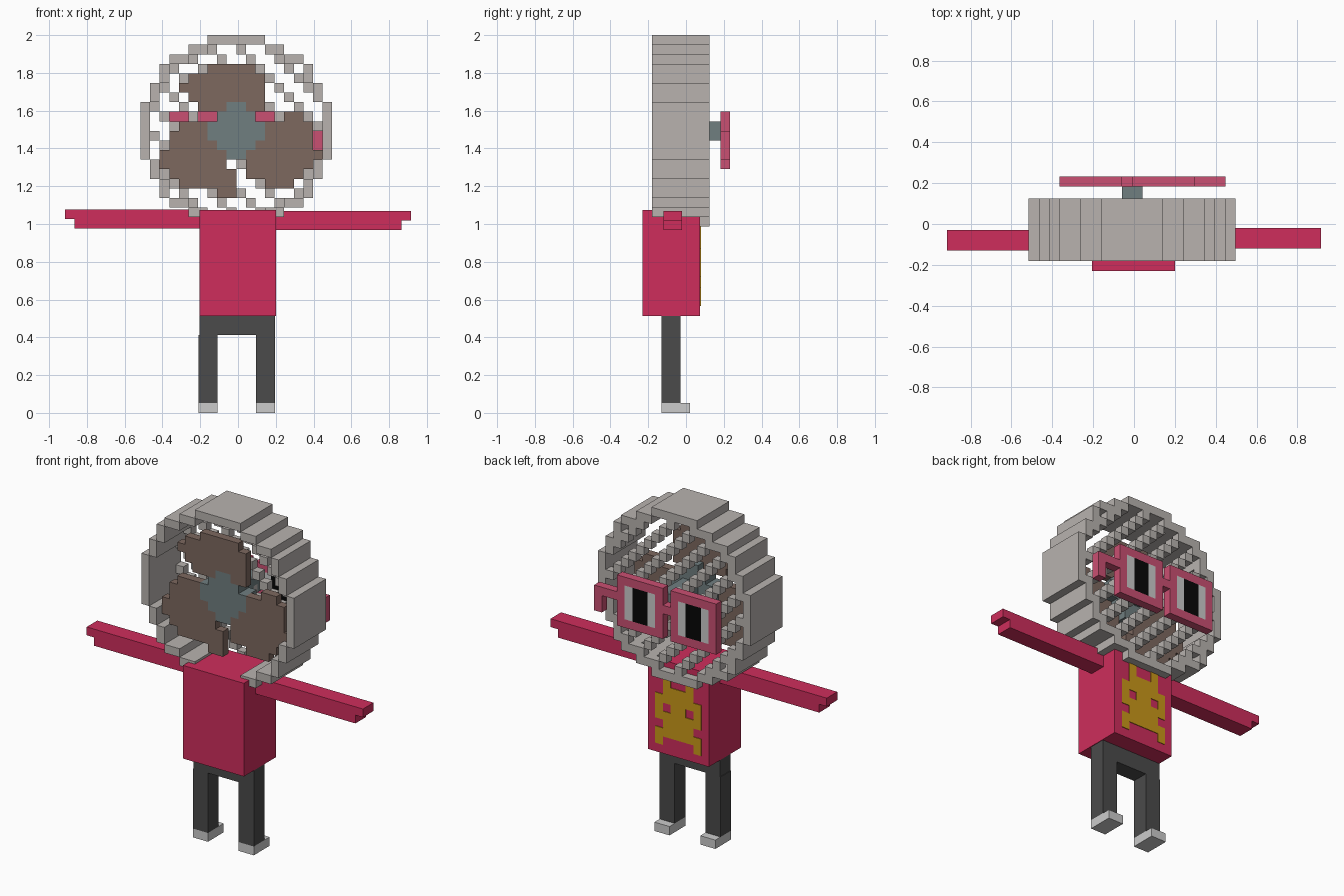
import bpy
import bmesh
from mathutils import Vector

cube = bpy.data.objects.get("Cube")
if cube:
    bpy.data.objects.remove(cube, do_unlink=True)

CELL = 0.0507
LEFT, TOP = -0.516, 2.0
FRONT = -0.18
SIZE = 20


def material(name, r, g, b):
    m = bpy.data.materials.new(name)
    m.use_nodes = True
    m.diffuse_color = (r, g, b, 1)
    m.node_tree.nodes["Principled BSDF"].inputs["Base Color"].default_value = (r, g, b, 1)
    return m


RED = material("crimson", 0.62, 0.027, 0.107)
ROSE = material("rose", 0.59, 0.08, 0.17)
GREY = material("warm grey", 0.48, 0.45, 0.43)
BROWN = material("brown", 0.205, 0.138, 0.114)
TEAL = material("slate teal", 0.162, 0.209, 0.216)
DARK = material("charcoal", 0.069, 0.069, 0.069)
PALE = material("pale grey", 0.6, 0.6, 0.6)
GOLD = material("mustard", 0.59, 0.314, 0.01)
BLACK = material("black", 0.002, 0.002, 0.002)


def quad(bm, centre, half, n):
    """Add the side of a box that faces direction n."""
    u = Vector((n[1], n[2], n[0])).cross(n).cross(n)
    u = Vector((n[2], n[0], n[1]))
    w = n.cross(u)
    pts = [n - u - w, n + u - w, n + u + w, n - u + w]
    bm.faces.new([bm.verts.new([c + h * p for c, h, p in zip(centre, half, pt)]) for pt in pts])


def finish(name, bm, mat):
    bmesh.ops.remove_doubles(bm, verts=bm.verts, dist=0.0005)
    mesh = bpy.data.meshes.new(name)
    bm.to_mesh(mesh)
    bm.free()
    mesh.materials.append(mat)
    obj = bpy.data.objects.new(name, mesh)
    bpy.context.collection.objects.link(obj)
    return obj


def pixels(name, cells, y0, y1, mat, left=LEFT, top=TOP):
    """Slab of square cells (column, row) reaching from y0 to y1."""
    cells = set(cells)
    bm = bmesh.new()
    half = (CELL / 2, (y1 - y0) / 2, CELL / 2)
    for c, r in sorted(cells):
        centre = (left + (c + 0.5) * CELL, (y0 + y1) / 2, top - (r + 0.5) * CELL)
        for s in (1, -1):
            quad(bm, centre, half, Vector((0, s, 0)))
            if (c + s, r) not in cells:
                quad(bm, centre, half, Vector((s, 0, 0)))
            if (c, r - s) not in cells:
                quad(bm, centre, half, Vector((0, 0, s)))
    return finish(name, bm, mat)


def box(name, x, y, z, mat):
    bm = bmesh.new()
    centre = [sum(a) / 2 for a in (x, y, z)]
    half = [(a[1] - a[0]) / 2 for a in (x, y, z)]
    for axis in range(3):
        for s in (1, -1):
            n = Vector((0, 0, 0))
            n[axis] = s
            quad(bm, centre, half, n)
    return finish(name, bm, mat)


def runs(first_row, spans):
    return {(c, first_row + i) for i, (a, b) in enumerate(spans) for c in range(a, b + 1)}


def block(c0, c1, r0, r1):
    return {(c, r) for c in range(c0, c1 + 1) for r in range(r0, r1 + 1)}


# Fan housing: one-cell outline of a pixel disc
starts = [7, 5, 3, 2, 2, 1, 1, 0, 0, 0]
starts += starts[::-1]
disc = runs(0, [(s, SIZE - 1 - s) for s in starts])
inside = {(c, r) for c, r in disc
          if {(c + 1, r), (c - 1, r), (c, r + 1), (c, r - 1)} <= disc}
BACK = FRONT + 6 * CELL
pixels("fan_housing", disc - inside, FRONT, BACK, GREY)

# Rear grille: diagonal rows of cells
pixels("rear_grille", {(c, r) for c, r in inside if (c - r) % 3 == 0}, BACK - CELL, BACK, GREY)

# Fan blades and hub
hub = runs(7, [(9, 10), (8, 11), (7, 12), (7, 12), (8, 11), (9, 10)])
blades = {
    "blade_top": runs(3, [(7, 11), (5, 12), (4, 12), (5, 12), (6, 12)]),
    "blade_right": runs(9, [(4, 6), (3, 6), (3, 7), (2, 8), (2, 8), (3, 9), (4, 9), (8, 9)]),
    "blade_left": runs(8, [(15, 16), (13, 17), (13, 17), (12, 17), (11, 18), (11, 17), (11, 16), (13, 15)]),
}
for name, cells in blades.items():
    pixels(name, cells - hub, FRONT + CELL, FRONT + 2 * CELL, BROWN)
pixels("fan_hub", hub, FRONT + CELL, FRONT + 3 * CELL, TEAL)
GLASS = BACK + CELL + 0.008
pixels("hub_shaft", block(9, 10, 9, 10), FRONT + 3 * CELL, GLASS, TEAL)

# Glasses: two square frames, a bridge and one bent temple
frames = {(9, 10)} | block(16, 18, 10, 10) | block(18, 18, 10, 12)
whites, pupils = set(), set()
for c in (3, 10):
    lens = block(c + 1, c + 4, 9, 12)
    pupil = block(c + 2, c + 3, 9, 12)
    frames |= block(c, c + 5, 8, 13) - lens
    whites |= lens - pupil
    pupils |= pupil
for name, cells, mat in (("glasses_frame", frames, ROSE), ("lens_whites", whites, PALE),
                         ("lens_pupils", pupils, BLACK)):
    pixels(name, cells, GLASS, GLASS + CELL, mat)

# Torso with a pixel print on its back face
box("torso", (-0.205, 0.2), (-0.23, 0.075), (0.513, 1.073), RED)
PRINT = """
..X..X..
..X..X..
..XXXX..
.XXXXXX.
.X.XX.X.
.XXXXXX.
..XXXX..
.XXXXXX.
.X....X."""
print_cells = {(c, r) for r, line in enumerate(PRINT.split("\n"))
               for c, ch in enumerate(line) if ch == "X"}
pixels("shirt_print", print_cells, 0.074, 0.079, GOLD, left=-0.205, top=1.073)

# Arms: long bars whose upper half reaches further out
for side, s, y, z in (("left", 1, -0.12, 0.968), ("right", -1, -0.13, 0.976)):
    for part, reach, lift in (("upper", 0.915, 0.05), ("lower", 0.865, 0)):
        box(f"{side}_arm_{part}", sorted((s * 0.2, s * reach)), (y, y + 0.1),
            (z + lift, z + lift + 0.05), RED)

# Trousers and shoes
box("hips", (-0.205, 0.196), (-0.13, -0.03), (0.413, 0.513), DARK)
for side, x in (("left", 0.096), ("right", -0.209)):
    box(f"{side}_leg", (x, x + 0.1), (-0.13, -0.03), (0.053, 0.413), DARK)
    box(f"{side}_shoe", (x, x + 0.1), (-0.13, 0.02), (0, 0.053), PALE)
